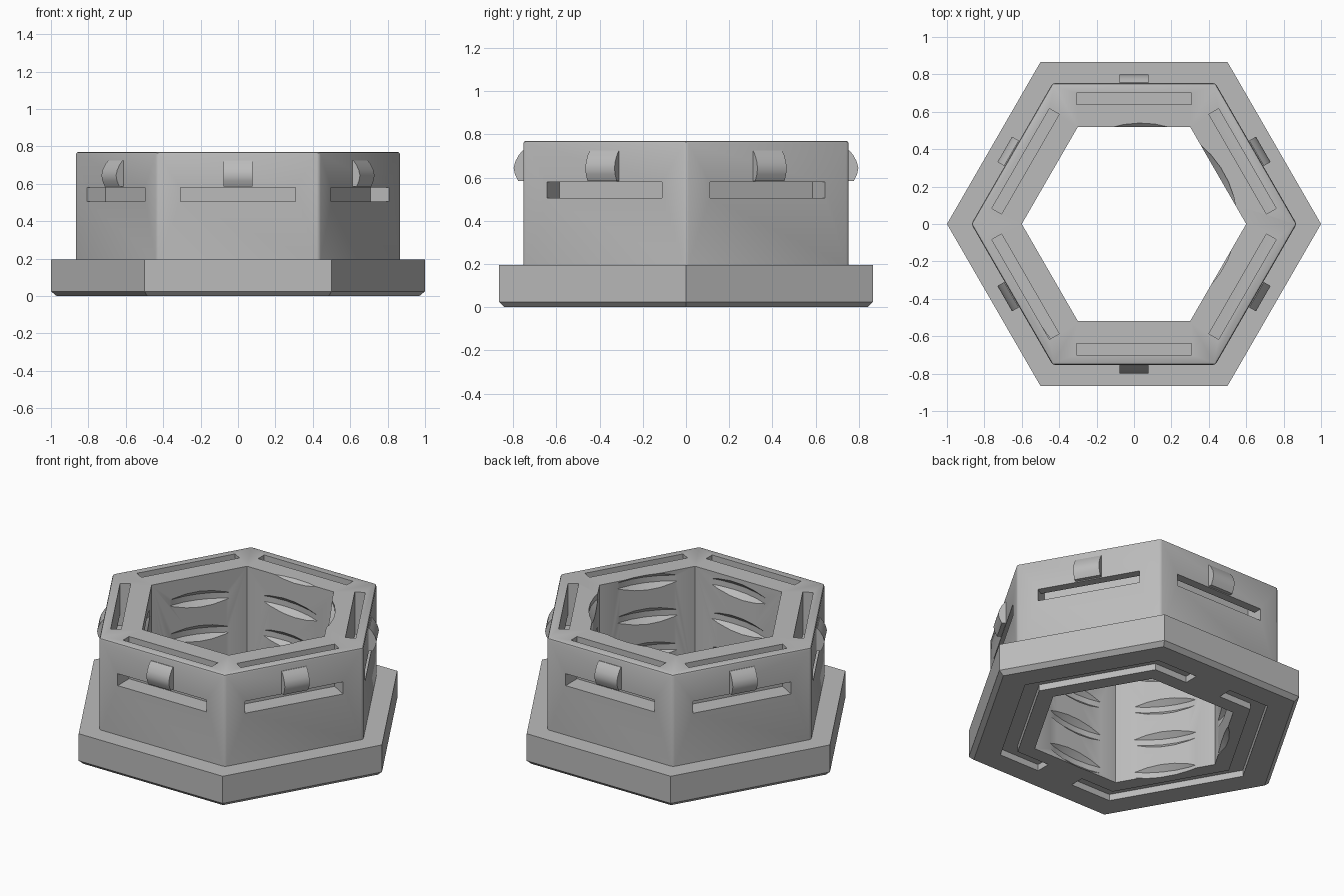
import bpy, bmesh
from math import sin, cos, pi, radians, sqrt
from mathutils import Matrix, Vector

cube = bpy.data.objects.get("Cube")
if cube:
    bpy.data.objects.remove(cube, do_unlink=True)

grey = bpy.data.materials.new("plain_grey")
grey.use_nodes = True
grey.diffuse_color = (0.5, 0.5, 0.5, 1)
grey.node_tree.nodes["Principled BSDF"].inputs["Base Color"].default_value = (0.5, 0.5, 0.5, 1)


def make(name, bm):
    bmesh.ops.recalc_face_normals(bm, faces=bm.faces)
    mesh = bpy.data.meshes.new(name)
    bm.to_mesh(mesh)
    bm.free()
    mesh.materials.append(grey)
    ob = bpy.data.objects.new(name, mesh)
    bpy.context.collection.objects.link(ob)
    return ob


def skin(bm, rings, loop=False):
    """Join equal rings of points into a tube, closed on itself or capped."""
    vs = [[bm.verts.new(p) for p in ring] for ring in rings]
    n = len(vs[0])
    for i in range(len(vs) if loop else len(vs) - 1):
        a, b = vs[i], vs[(i + 1) % len(vs)]
        for j in range(n):
            k = (j + 1) % n
            bm.faces.new((a[j], a[k], b[k], b[j]))
    if not loop:
        bm.faces.new(vs[0])
        bm.faces.new(vs[-1])


def box(bm, low, high, turn):
    low, high = Vector(low), Vector(high)
    size = Matrix.Diagonal((high - low).to_4d())
    size[3][3] = 1
    bmesh.ops.create_cube(bm, size=1, matrix=turn @ Matrix.Translation((low + high) / 2) @ size)


def cut(body, name, bm):
    cutter = make(name, bm)
    cutter.hide_render = True
    mod = body.modifiers.new(name, 'BOOLEAN')
    mod.operation = 'DIFFERENCE'
    mod.solver = 'EXACT'
    mod.object = cutter
    bpy.context.view_layer.objects.active = body
    bpy.ops.object.modifier_apply(modifier=mod.name)
    bpy.data.objects.remove(cutter, do_unlink=True)


TOP = 0.77
TURNS = [Matrix.Rotation(radians(30 + 60 * i), 4, 'Z') for i in range(6)]

# Hexagonal collar: flange and post in one ring
profile = [(0.6, 0), (0.97, 0), (1, 0.025), (1, 0.195), (0.87, 0.195), (0.87, TOP), (0.6, TOP)]
bm = bmesh.new()
skin(bm, [[(r * cos(i * pi / 3), r * sin(i * pi / 3), z) for r, z in profile] for i in range(6)], True)
# Ease the outer edges of the post
soft = [e for e in bm.edges if all(abs(v.co.xy.length - 0.87) < 0.001 for v in e.verts)
        and max(v.co.z for v in e.verts) > 0.7]
bmesh.ops.bevel(bm, geom=soft, offset=0.013, segments=2, profile=0.5, affect='EDGES')
body = make("hex_collar", bm)

# Helical thread groove inside the bore
pitch, steps = 0.215, 40
section = [(0.48, -0.088), (0.553, -0.018), (0.553, 0.018), (0.48, 0.088)]
rings = []
for i in range(-4 * steps, steps + 1):
    a = radians(-30) + 2 * pi * i / steps
    rings.append([(r * cos(a), r * sin(a), 0.73 + pitch * i / steps + h) for r, h in section])
bm = bmesh.new()
skin(bm, rings)
cut(body, "thread_cutter", bm)

# Slots down from the rim, and slots in from the sides that meet them
bm = bmesh.new()
for t in TURNS:
    box(bm, (0.64, -0.308, 0.505), (0.70, 0.308, 0.9), t)
cut(body, "rim_slot_cutter", bm)
bm = bmesh.new()
for t in TURNS:
    box(bm, (0.64, -0.308, 0.505), (0.82, 0.308, 0.58), t)
cut(body, "side_slot_cutter", bm)

# Two C-shaped grooves under the flange
bm = bmesh.new()
for s in (1, -1):
    pairs = []
    for a in (0.61, 0.70):
        c = a / sqrt(3)
        pairs.append([(0.125, a), (c, a), (2 * c, 0), (c, -a), (0.125, -a)])
    skin(bm, [[(s * p[0], p[1], -0.1), (s * q[0], q[1], -0.1),
               (s * q[0], q[1], 0.04), (s * p[0], p[1], 0.04)] for p, q in zip(*pairs)])
cut(body, "underside_groove_cutter", bm)

# Rounded snap clips above the side slots
clip = [(0.74, 0.725), (0.757, 0.725), (0.775, 0.703), (0.79, 0.675), (0.798, 0.645),
        (0.792, 0.615), (0.777, 0.585), (0.74, 0.585)]
for i, t in enumerate(TURNS):
    bm = bmesh.new()
    skin(bm, [[t @ Vector((r, y, z)) for r, z in clip] for y in (-0.078, 0.078)])
    make(f"snap_clip_{i + 1}", bm)

# Smooth the curved parts, keep real edges sharp
bpy.ops.object.select_all(action='DESELECT')
for ob in bpy.context.collection.objects:
    if ob.name.startswith(("hex_collar", "snap_clip")):
        ob.select_set(True)
        bpy.context.view_layer.objects.active = ob
bpy.ops.object.shade_smooth_by_angle(angle=radians(35))
